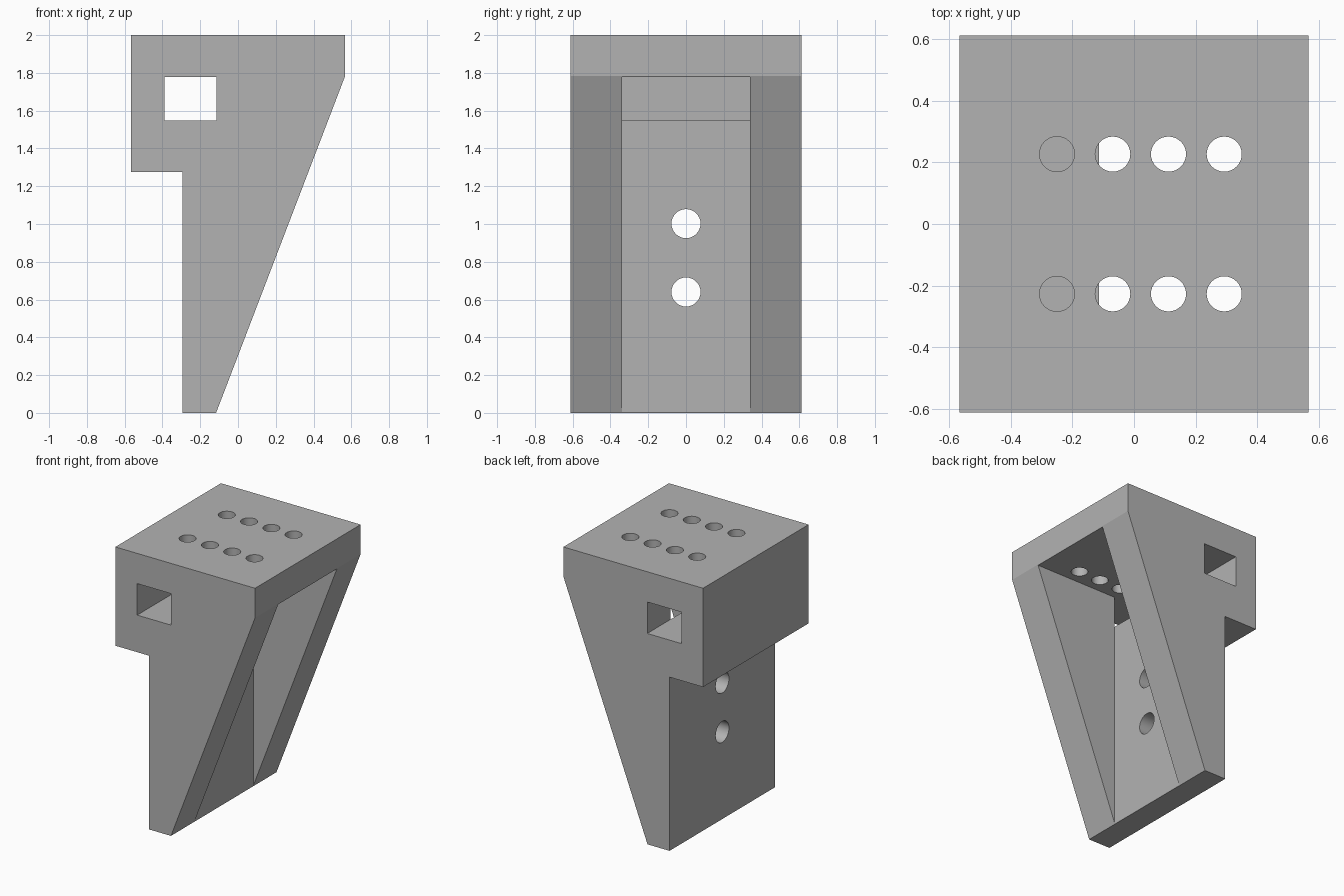
import bpy
import bmesh
import math
from mathutils import Matrix

if "Cube" in bpy.data.objects:
    bpy.data.objects.remove(bpy.data.objects["Cube"])

HALF_DEPTH = 0.612
POCKET_HALF = 0.34
WALL_X = -0.114

# Single grey material
grey = bpy.data.materials.new("plain grey")
grey.use_nodes = True
colour = (0.45, 0.45, 0.45, 1)
grey.diffuse_color = colour
grey.node_tree.nodes["Principled BSDF"].inputs["Base Color"].default_value = colour


def add_object(name, bm):
    bmesh.ops.recalc_face_normals(bm, faces=bm.faces)
    mesh = bpy.data.meshes.new(name)
    bm.to_mesh(mesh)
    bm.free()
    mesh.materials.append(grey)
    obj = bpy.data.objects.new(name, mesh)
    bpy.context.collection.objects.link(obj)
    return obj


def prism(name, outline, half):
    """Extrude an x-z outline along y."""
    bm = bmesh.new()
    face = bm.faces.new([bm.verts.new((x, -half, z)) for x, z in outline])
    out = bmesh.ops.extrude_face_region(bm, geom=[face])
    moved = [v for v in out["geom"] if isinstance(v, bmesh.types.BMVert)]
    bmesh.ops.translate(bm, verts=moved, vec=(0, 2 * half, 0))
    return add_object(name, bm)


def drills(name, radius, length, centres, turn):
    """Row of round cutters."""
    bm = bmesh.new()
    for centre in centres:
        bmesh.ops.create_cone(bm, cap_ends=True, segments=32, radius1=radius,
                              radius2=radius, depth=length,
                              matrix=Matrix.Translation(centre) @ turn)
    return add_object(name, bm)


# Bracket body: side profile extruded through the full depth
bracket = prism("bracket", [(-0.567, 2), (0.567, 2), (0.567, 1.783), (-0.116, 0),
                            (-0.295, 0), (-0.295, 1.275), (-0.567, 1.275)], HALF_DEPTH)

# Square slot through both cheeks
slot = prism("slot_cutter", [(-0.39, 1.547), (WALL_X, 1.547),
                             (WALL_X, 1.778), (-0.39, 1.778)], 1)

# Open pocket between the cheeks, joined to the slot
pocket = prism("pocket_cutter", [(WALL_X, -0.2), (1, -0.2), (1, 1.778), (-0.39, 1.778),
                                 (-0.39, 1.547), (WALL_X, 1.547)], POCKET_HALF)

# Two rows of screw holes in the top plate
top_holes = drills("top_hole_cutter", 0.057, 0.4,
                   [(-0.25 + 0.181 * i, y, 1.9) for i in range(4) for y in (-0.227, 0.227)],
                   Matrix.Identity(4))

# Two holes through the upright wall
wall_holes = drills("wall_hole_cutter", 0.077, 0.5,
                    [(-0.2, 0, z) for z in (0.64, 1.002)],
                    Matrix.Rotation(math.pi / 2, 4, "Y"))

for cutter in (slot, pocket, top_holes, wall_holes):
    cutter.hide_render = True
    mod = bracket.modifiers.new(cutter.name, "BOOLEAN")
    mod.operation = "DIFFERENCE"
    mod.solver = "EXACT"
    mod.object = cutter

# Apply the cuts and discard the cutters
bpy.context.view_layer.objects.active = bracket
bracket.select_set(True)
for mod in list(bracket.modifiers):
    bpy.ops.object.modifier_apply(modifier=mod.name)
for cutter in (slot, pocket, top_holes, wall_holes):
    bpy.data.objects.remove(cutter)
bpy.ops.object.shade_smooth_by_angle(angle=math.radians(20))
